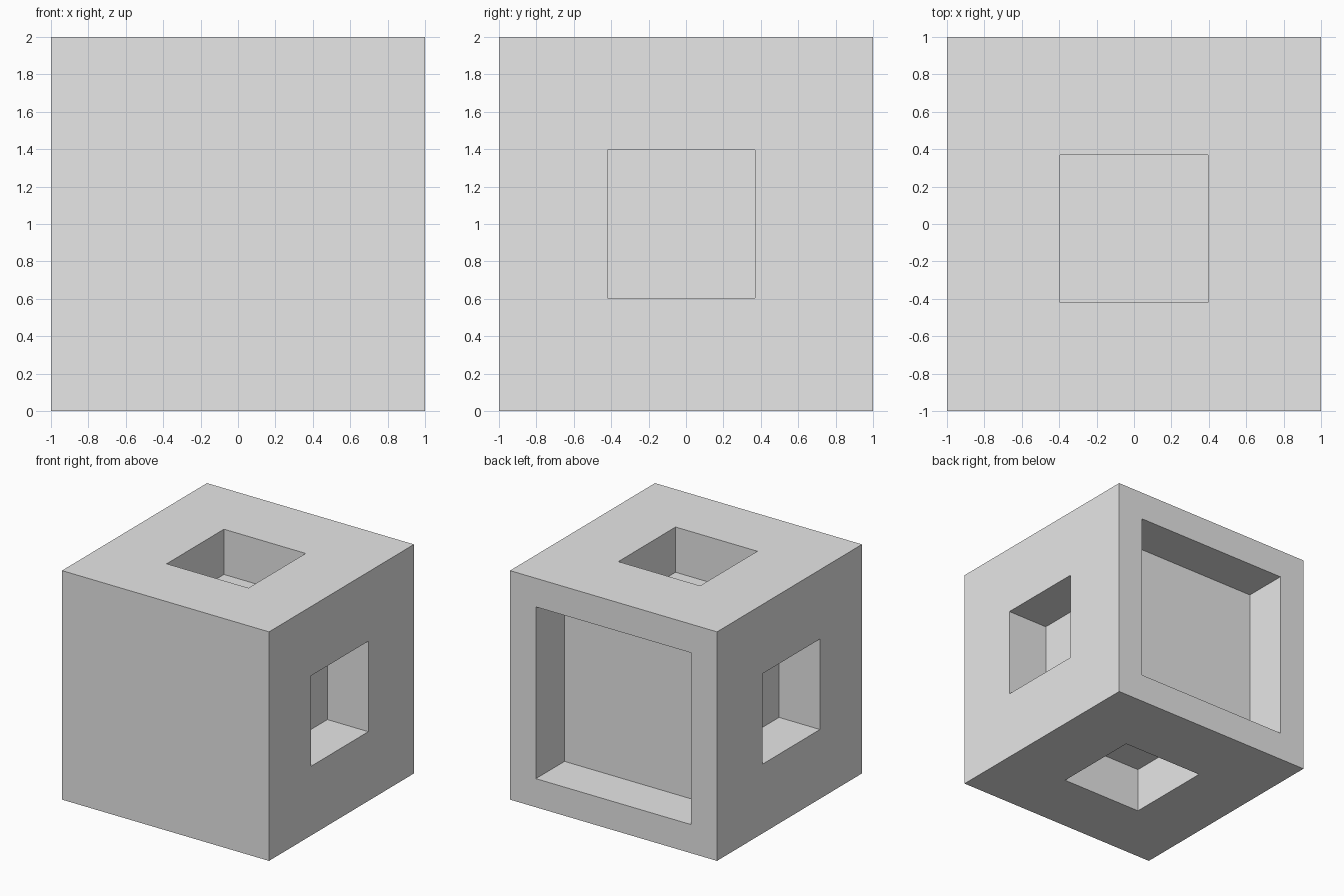
import bpy
import bmesh
from mathutils import Vector

if "Cube" in bpy.data.objects:
    bpy.data.objects.remove(bpy.data.objects["Cube"], do_unlink=True)

DEPTH = 0.395
SMALL_RIM = 0.605
LARGE_RIM = 0.25
SIDE_SHIFT = Vector((0, -0.025, 0))  # side pockets sit slightly forward

# Plain grey material
grey = bpy.data.materials.new("light grey")
grey.use_nodes = True
colour = (0.8, 0.8, 0.8, 1)
grey.diffuse_color = colour
for node in grey.node_tree.nodes:
    if node.type == "BSDF_PRINCIPLED":
        node.inputs["Base Color"].default_value = colour


def sink_pocket(bm, face, rim, shift):
    """Inset a face, slide the opening, and push it inwards."""
    normal = face.normal.copy()
    bmesh.ops.inset_individual(bm, faces=[face], thickness=rim, use_even_offset=True)
    bmesh.ops.translate(bm, verts=face.verts[:], vec=shift)
    floor = bmesh.ops.extrude_discrete_faces(bm, faces=[face])["faces"][0]
    bmesh.ops.translate(bm, verts=floor.verts[:], vec=-normal * DEPTH)


# Block body
bm = bmesh.new()
bmesh.ops.create_cube(bm, size=2)
bmesh.ops.translate(bm, verts=bm.verts[:], vec=(0, 0, 1))
bm.normal_update()

# Small pockets on the sides, top and bottom; a large one at the back; plain front
for face in bm.faces[:]:
    if face.normal.y > 0.5:
        sink_pocket(bm, face, LARGE_RIM, Vector())
    elif face.normal.y > -0.5:
        sink_pocket(bm, face, SMALL_RIM, SIDE_SHIFT)

bmesh.ops.recalc_face_normals(bm, faces=bm.faces[:])
mesh = bpy.data.meshes.new("pocketed_block")
bm.to_mesh(mesh)
bm.free()
mesh.materials.append(grey)
block = bpy.data.objects.new("pocketed_block", mesh)
bpy.context.collection.objects.link(block)
